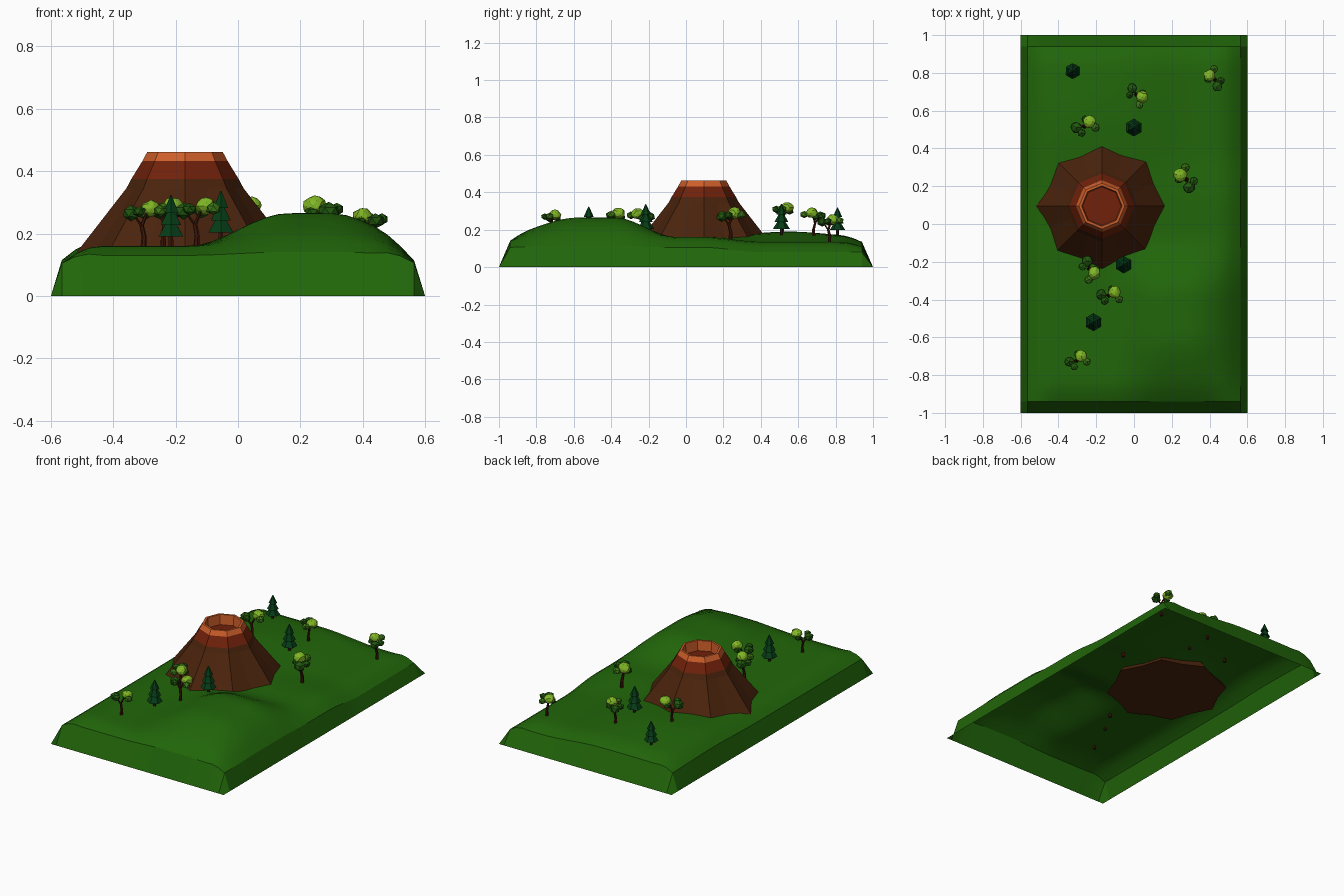
import bpy, bmesh, math, random
from mathutils import Vector, Matrix

if "Cube" in bpy.data.objects:
    bpy.data.objects.remove(bpy.data.objects["Cube"])

random.seed(4)


def material(name, r, g, b):
    m = bpy.data.materials.new(name)
    m.diffuse_color = [(c / 255) ** 2.2 for c in (r, g, b)] + [1]
    m.use_nodes = True
    m.node_tree.nodes["Principled BSDF"].inputs["Base Color"].default_value = m.diffuse_color
    return m


GRASS = material("grass green", 38, 102, 18)
ROCK = material("rock brown", 76, 40, 20)
SCORCHED = material("scorched red", 112, 38, 18)
LAVA = material("lava orange", 205, 95, 46)
BARK = material("bark brown", 64, 28, 16)
PINE = material("pine green", 14, 62, 28)
DARK = material("dark leaf green", 38, 88, 22)
MID = material("mid leaf green", 62, 118, 30)
LIGHT = material("light leaf green", 128, 182, 42)


def make(name, bm, mats):
    bmesh.ops.recalc_face_normals(bm, faces=bm.faces)
    me = bpy.data.meshes.new(name)
    bm.to_mesh(me)
    bm.free()
    for m in mats:
        me.materials.append(m)
    ob = bpy.data.objects.new(name, me)
    bpy.context.collection.objects.link(ob)
    return ob


def loft(bm, rings, mats=None, caps=True):
    """Skin a list of point rings; mats gives one material slot per band."""
    vs = [[bm.verts.new(p) for p in ring] for ring in rings]
    n = len(rings[0])
    for k, (a, b) in enumerate(zip(vs, vs[1:])):
        for i in range(n):
            j = (i + 1) % n
            f = bm.faces.new((a[i], a[j], b[j], b[i]))
            f.material_index = mats[k] if mats else 0
    if caps:
        bm.faces.new(vs[0][::-1])
        top = bm.faces.new(vs[-1])
        if mats:
            top.material_index = mats[len(rings) - 1]


def circle(r, z, n, cx=0, cy=0, odd=1.0):
    return [(cx + r * (odd if i % 2 else 1) * math.cos(math.tau * i / n),
             cy + r * (odd if i % 2 else 1) * math.sin(math.tau * i / n), z)
            for i in range(n)]


def step(a, b, x):
    t = min(1, max(0, (x - a) / (b - a)))
    return t * t * (3 - 2 * t)


def height(x, y):
    """Ground height: plain, rounded borders, front right hill, low back rise."""
    edge = min(1, (0.565 - abs(x)) / 0.13)
    z = 0.105 + 0.055 * (1 - (1 - max(0, edge)) ** 2)
    end = min(1, (0.94 - abs(y)) / 0.12)
    z -= 0.03 * (1 - max(0, end)) ** 2 * max(0, edge)
    hill = step(-0.16, 0.16, x) * (1 - step(0.3, 0.62, x))
    hill *= step(-1.03, -0.58, y) * (1 - step(-0.38, -0.05, y))
    z += 0.105 * hill
    z += 0.03 * math.exp(-((x + 0.25) / 0.3) ** 2 - ((y - 0.55) / 0.28) ** 2)
    z -= 0.025 * step(-0.05, 0.35, x) * step(0.1, 0.4, y)
    return z


# Ground: open shell, outermost grid row dropped to z = 0
xs = [-0.6] + [-0.565 + 1.13 * i / 26 for i in range(27)] + [0.6]
ys = [-1.0] + [-0.94 + 1.88 * i / 40 for i in range(41)] + [1.0]
bm = bmesh.new()
grid = [[bm.verts.new((x, y, 0 if abs(x) > 0.59 or abs(y) > 0.99 else height(x, y)))
         for x in xs] for y in ys]
for a, b in zip(grid, grid[1:]):
    for i in range(len(xs) - 1):
        bm.faces.new((a[i], a[i + 1], b[i + 1], b[i]))
ground = make("ground", bm, [GRASS])
for f in ground.data.polygons:      # open shell: make all faces point up
    if f.normal.z < 0:
        ground.data.flip_normals()
        break
bpy.context.view_layer.objects.active = ground
ground.select_set(True)
bpy.ops.object.shade_smooth_by_angle(angle=math.radians(25))
ground.select_set(False)

# Volcano: eight-sided cone with scorched band, lava rim and open crater
profile = [(0.355, 0.13, 0.89), (0.188, 0.345, 0.924), (0.172, 0.375, 0.924),
           (0.137, 0.432, 0.924), (0.121, 0.462, 0.924),
           (0.107, 0.462, 0.924), (0.102, 0.40, 0.924)]
bm = bmesh.new()
loft(bm, [circle(r, z, 16, -0.17, 0.095, o) for r, z, o in profile],
     [0, 0, 1, 2, 2, 2, 1])
make("volcano", bm, [ROCK, SCORCHED, LAVA])


def pine(x, y, s):
    bm = bmesh.new()
    loft(bm, [circle(0.009, -0.015, 6), circle(0.008, 0.045, 6)], [1, 1])
    for z, r, h in ((0.03, 0.046, 0.065), (0.068, 0.037, 0.06), (0.108, 0.027, 0.055)):
        loft(bm, [circle(r * 0.6, z + 0.008, 12, odd=0.87), circle(r, z, 12, odd=0.87),
                  circle(r * 0.55, z + h * 0.5, 12, odd=0.87),
                  circle(0.002, z + h, 12, odd=0.87)])
    ob = make("pine_tree", bm, [PINE, BARK])
    ob.location = (x, y, height(x, y))
    ob.rotation_euler.z = math.radians(30)
    ob.scale = (s, s, s)


def leafy(x, y, turn, s):
    bm = bmesh.new()
    # bent trunk and two boughs
    loft(bm, [circle(0.010, -0.02, 6), circle(0.008, 0.03, 6, 0.004),
              circle(0.007, 0.065, 6, -0.004, 0.004), circle(0.004, 0.105, 6, 0.012, 0.012)])
    loft(bm, [circle(0.006, 0.06, 5, -0.002, 0.003), circle(0.004, 0.1, 5, -0.03, -0.005)])
    # leaf clumps
    for px, py, pz, r, m in ((-0.038, -0.004, 0.105, 0.030, 1), (-0.012, -0.03, 0.11, 0.022, 1),
                             (0.026, 0.026, 0.12, 0.032, 3), (0.056, -0.004, 0.112, 0.023, 2),
                             (0.008, 0.036, 0.102, 0.022, 1)):
        old = set(bm.faces)
        geo = bmesh.ops.create_icosphere(bm, subdivisions=1 if m < 3 else 2, radius=r)
        for v in geo["verts"]:
            v.co = v.co * random.uniform(0.9, 1.1)
            v.co = Vector((px, py, pz)) + Matrix.Diagonal((1, 1, 0.85)) @ v.co
        for f in set(bm.faces) - old:
            f.material_index = m
    ob = make("leafy_tree", bm, [BARK, DARK, MID, LIGHT])
    ob.location = (x, y, height(x, y))
    ob.rotation_euler.z = math.radians(turn)
    ob.scale = (s, s, s)


for p in ((-0.325, 0.81, 0.9), (0.0, 0.51, 1.0), (-0.055, -0.215, 1.0), (-0.215, -0.52, 1.0)):
    pine(*p)
for p in ((0.43, 0.765, 100, 1), (0.01, 0.685, -65, 1), (-0.265, 0.515, 0, 1.08),
          (0.28, 0.235, 100, 1.15), (-0.24, -0.235, -85, 1.05), (-0.135, -0.38, -15, 1.05),
          (-0.305, -0.725, 0, 1.0)):
    leafy(*p)
